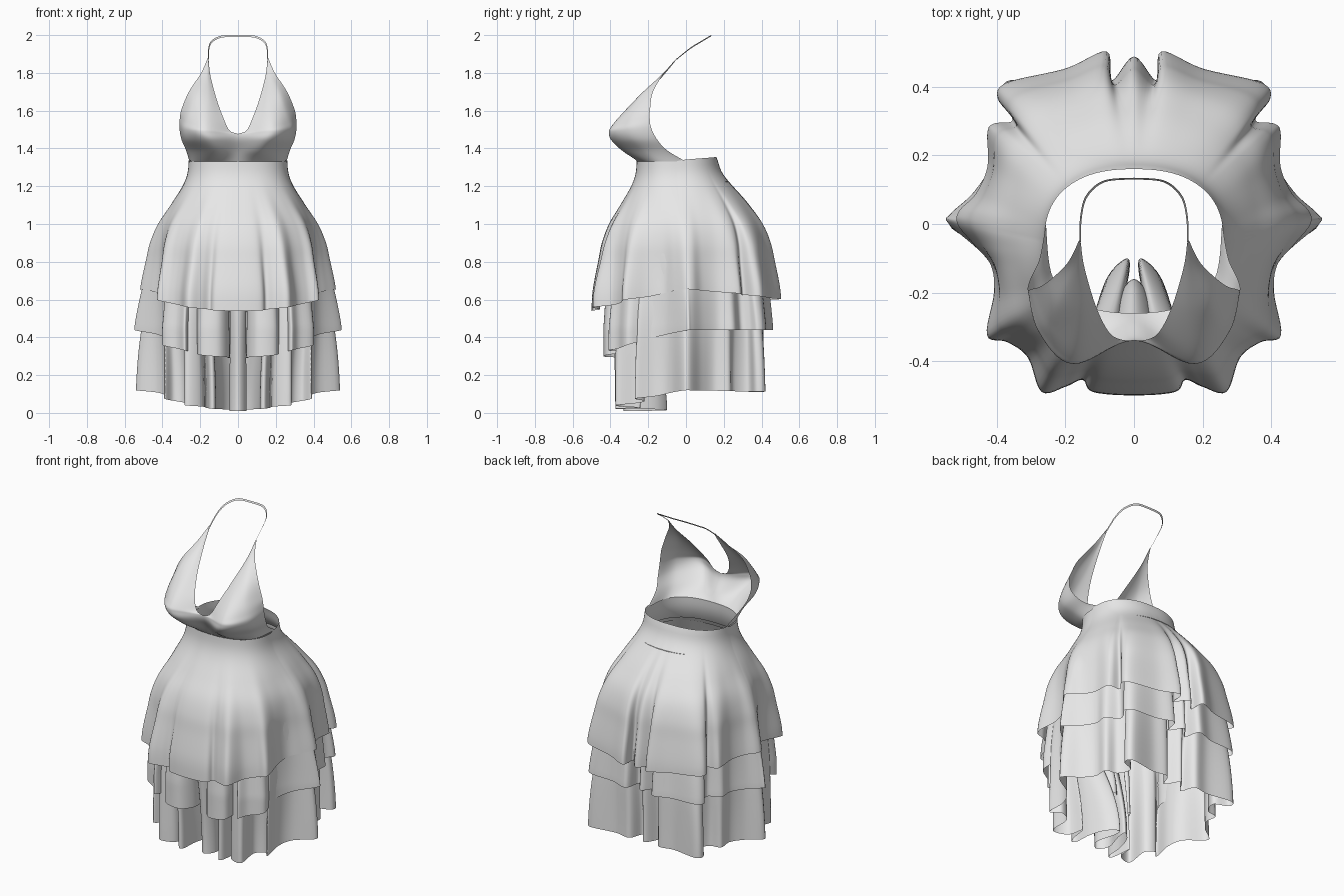
import bpy
from mathutils import Vector

default_cube = bpy.data.objects.get("Cube")
if default_cube:
    bpy.data.objects.remove(default_cube, do_unlink=True)

FABRIC = (0.8, 0.8, 0.8, 1.0)
fabric = bpy.data.materials.new("light_grey_fabric")
fabric.use_nodes = True
fabric.diffuse_color = FABRIC
shader = next(n for n in fabric.node_tree.nodes if n.type == "BSDF_PRINCIPLED")
shader.inputs["Base Color"].default_value = FABRIC
shader.inputs["Roughness"].default_value = 0.8


def spline(points, steps, closed=False):
    """Smooth curve passing through every control point."""
    points = [Vector(p) for p in points]
    count = len(points)

    def control(i):
        return points[i % count] if closed else points[max(0, min(count - 1, i))]

    result = []
    for i in range(count if closed else count - 1):
        a, b, c, d = (control(i + k) for k in (-1, 0, 1, 2))
        for s in range(steps):
            t = s / steps
            result.append(b + (c - a) * (t / 2)
                          + (a * 2 - b * 5 + c * 4 - d) * (t * t / 2)
                          + (b * 3 - a - c * 3 + d) * (t ** 3 / 2))
    if not closed:
        result.append(points[-1])
    return result


def lookup(table, z):
    """Linear interpolation in a table that runs downwards in z."""
    if z >= table[0][0]:
        return table[0][1]
    for (z_high, high), (z_low, low) in zip(table, table[1:]):
        if z >= z_low:
            return high + (low - high) * (z_high - z) / (z_high - z_low)
    return table[-1][1]


def cloth(name, rows, closed=False, mirrored=False):
    """Sheet of quads from rows of points, listed from top to bottom."""
    width = len(rows[0])
    verts = [p for row in rows for p in row]
    faces = []
    for r in range(len(rows) - 1):
        for i in range(width if closed else width - 1):
            j = (i + 1) % width
            low, high = (r + 1) * width, r * width
            faces.append((high + i, low + i, low + j, high + j))
    mesh = bpy.data.meshes.new(name)
    mesh.from_pydata(verts, [], faces)
    mesh.materials.append(fabric)
    mesh.polygons.foreach_set("use_smooth", [True] * len(faces))
    obj = bpy.data.objects.new(name, mesh)
    bpy.context.collection.objects.link(obj)
    if mirrored:
        mirror = obj.modifiers.new("mirror", "MIRROR")
        mirror.merge_threshold = 0.0005
    return obj


def oval(direction, rx, ry, centre_y=0.0, power=2.4):
    """Point on a slightly squared oval in the given direction."""
    size = (abs(direction.x / rx) ** power + abs(direction.y / ry) ** power) ** (-1 / power)
    return Vector((direction.x * size, direction.y * size + centre_y))


def skirt_tier(name, half_hem, flare, top, hem, fullness, waist_scale):
    """Flared tier: a plain oval at the waist that falls into a pleated hem."""
    mirrored = [(-x, y) for x, y in reversed(half_hem[1:-1])]
    outline = spline(half_hem + mirrored, 6, closed=True)
    profile = spline(flare, 5)
    count, reach, levels = len(outline), 9, 40
    front, side, back = hem
    columns = []
    for i, pleat in enumerate(outline):
        # averaged direction keeps the pleats from twisting near the waist
        heading = Vector((0, 0))
        for k in range(-reach, reach + 1):
            heading += outline[(i + k) % count].normalized()
        heading.normalize()
        waist = oval(heading, 0.26 * waist_scale, 0.21 * waist_scale, -0.05)
        plain = oval(heading, 0.49 * fullness, 0.475 * fullness)
        rear = max(0, heading.y)
        end = front if heading.y < 0 else back
        bottom = side + (end - side) * abs(heading.y) ** 1.3
        start = top + 0.025 * rear ** 0.5
        column = []
        for r in range(levels + 1):
            t = r / levels
            z = start + (bottom - start) * t
            shape = plain.lerp(pleat, t * t * (3 - 2 * t))
            # the back of the skirt is rounder than the front
            spread = max(0, lookup(profile, z)) ** (1 - 0.35 * rear)
            spot = waist.lerp(shape, spread)
            column.append((spot.x, spot.y, z))
        columns.append(column)
    return cloth(name, list(zip(*columns)), closed=True)


# Skirt: three pleated tiers, each hanging inside the one above
skirt_tier(
    "upper_skirt_tier",
    [(0, -.5), (.12, -.49), (.15, -.455), (.2, -.475), (.27, -.49), (.31, -.39),
     (.37, -.345), (.43, -.325), (.41, -.2), (.42, -.12), (.47, -.06), (.52, 0),
     (.515, .04), (.465, .09), (.43, .17), (.43, .27), (.41, .295), (.355, .305),
     (.4, .37), (.37, .415), (.2, .455), (.08, .505), (.065, .42), (0, .49)],
    [(1.35, 0), (1.27, .03), (1.2, .14), (1.1, .4), (1, .66), (.9, .81),
     (.8, .88), (.65, .98), (.54, 1)],
    top=1.33, hem=(.54, .655, .6), fullness=1.0, waist_scale=1.0)

inner_flare = [(1.2, .11), (1.1, .36), (1, .61), (.9, .76), (.8, .83), (.65, .91), (.45, 1)]
skirt_tier(
    "middle_skirt_tier",
    [(0, -.16), (.05, -.23), (.045, -.35), (.1, -.43), (.2, -.42), (.22, -.33),
     (.25, -.33), (.28, -.41), (.32, -.36), (.4, -.31), (.38, -.21), (.43, -.1), (.54, 0),
     (.535, .03), (.47, .09), (.42, .17), (.42, .25), (.35, .29), (.36, .34), (.39, .38),
     (.35, .42), (.2, .43), (.09, .46), (.06, .37), (0, .44)],
    inner_flare, top=1.2, hem=(.29, .44, .44), fullness=.97, waist_scale=.98)

skirt_tier(
    "lower_skirt_tier",
    [(0, -.33), (.045, -.27), (.015, -.15), (.02, -.1), (.075, -.15), (.11, -.25),
     (.12, -.36), (.15, -.36), (.17, -.24), (.19, -.34), (.28, -.37), (.28, -.25),
     (.34, -.22), (.39, -.27), (.38, -.16), (.42, -.08), (.54, 0), (.45, .08),
     (.4, .15), (.4, .23), (.33, .25), (.3, .33), (.38, .37), (.36, .42),
     (.2, .4), (.1, .41), (.06, .33), (0, .41)],
    [(z, p * .96) for z, p in inner_flare] + [(.12, 1)],
    top=1.18, hem=(.01, .12, .11), fullness=.94, waist_scale=.96)

# Bodice half: inner height, outer height, then (x, y) from centre to armhole
bodice_rows = [
    (1.33, 1.33, (0, -.26), (.14, -.239), (.235, -.16), (.257, 0)),
    (1.38, 1.39, (0, -.29), (.13, -.33), (.24, -.23), (.275, -.1)),
    (1.44, 1.45, (0, -.33), (.16, -.395), (.27, -.29), (.3, -.155)),
    (1.475, 1.51, (0, -.34), (.18, -.408), (.28, -.31), (.31, -.185)),
    (1.495, 1.56, (.045, -.335), (.175, -.395), (.27, -.31), (.308, -.192)),
    (1.56, 1.61, (.077, -.31), (.17, -.345), (.25, -.295), (.298, -.19)),
    (1.66, 1.7, (.113, -.235), (.16, -.25), (.22, -.235), (.26, -.175)),
    (1.78, 1.8, (.145, -.125), (.16, -.13), (.175, -.125), (.195, -.115)),
    (1.865, 1.88, (.155, -.055), (.156, -.055), (.158, -.052), (.16, -.047)),
]
ladder = []
for inner, outer, *spots in bodice_rows:
    row = [(x, y, inner + (outer - inner) * k / 3) for k, (x, y) in enumerate(spots)]
    if row[0][0] == 0:
        # a reflected neighbour keeps the centre line smooth
        x, y, z = row[1]
        ladder.append(spline([(-x, y, z)] + row, 8)[8:])
    else:
        ladder.append(spline(row, 8))
lines = [spline(line, 8) for line in zip(*ladder)]
sheet = [[(max(0, p.x), p.y, p.z) for p in row] for row in zip(*lines)]
cloth("halter_bodice", sheet[::-1], mirrored=True)

# Neck strap: narrow ribbon looping behind the neck
strap_path = spline([(.155, -.055, 1.865), (.152, .02, 1.925), (.135, .08, 1.962),
                     (.085, .122, 1.987), (0, .13, 1.99)], 8)
ribbon = []
for p in strap_path:
    edge = p + Vector((p.x * .03, .005, .01))
    ribbon.append([tuple(p), tuple(edge)])
cloth("neck_strap", ribbon[::-1], mirrored=True)
